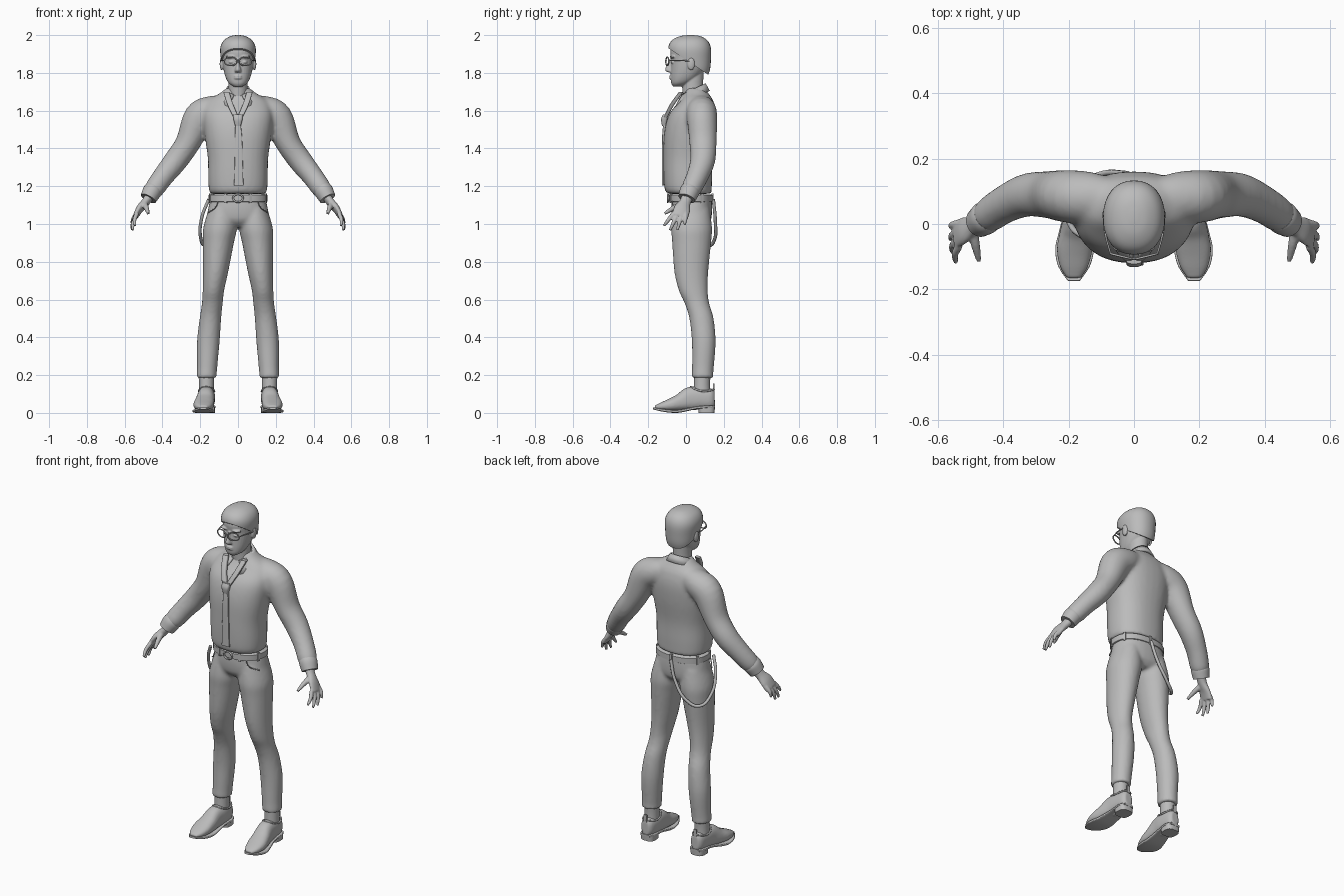
import bpy, bmesh, math
from mathutils import Vector, Matrix

if "Cube" in bpy.data.objects:
    bpy.data.objects.remove(bpy.data.objects["Cube"])

grey = bpy.data.materials.new("plain_grey")
grey.use_nodes = True
colour = (.5, .5, .5, 1)
grey.diffuse_color = colour
grey.node_tree.nodes["Principled BSDF"].inputs["Base Color"].default_value = colour


def smooth_path(rings, steps):
    """Catmull-Rom resampling of ring tuples."""
    rows = [Vector(r) for r in rings]
    ends = [rows[0]] + rows + [rows[-1]]
    out = []
    for a, b, c, d in zip(ends, ends[1:], ends[2:], ends[3:]):
        for k in range(steps):
            t = k / steps
            out.append(b + (c - a) * (t / 2) + (a * 2 - b * 5 + c * 4 - d) * (t * t / 2)
                       + (b * 3 - a - c * 3 + d) * (t ** 3 / 2))
    return out + [rows[-1]]


def loft(bm, rings, power=2, steps=4, sides=32, level=True, wide=(1, 0, 0)):
    """Skin of (x, y, z, half width, half depth) rings, level or square to the path."""
    rows = smooth_path(rings, steps)
    loops = []
    for i, row in enumerate(rows):
        centre = Vector(row[:3])
        u, v = Vector((1, 0, 0)), Vector((0, 1, 0))
        if not level:
            ahead, behind = rows[min(i + 1, len(rows) - 1)], rows[max(i - 1, 0)]
            along = (Vector(ahead[:3]) - Vector(behind[:3])).normalized()
            u = Vector(wide)
            u = (u - along * u.dot(along)).normalized()
            v = along.cross(u)
        loop = []
        for k in range(sides):
            a = math.tau * k / sides
            c, s = math.cos(a), math.sin(a)
            p = u * row[3] * math.copysign(abs(c) ** (2 / power), c)
            q = v * row[4] * math.copysign(abs(s) ** (2 / power), s)
            loop.append(bm.verts.new(centre + p + q))
        loops.append(loop)
    for low, high in zip(loops, loops[1:]):
        for k in range(sides):
            j = (k + 1) % sides
            bm.faces.new((low[k], low[j], high[j], high[k]))
    bm.faces.new(loops[0][::-1])
    bm.faces.new(loops[-1])


def ball(bm, centre, size):
    move = Matrix.Translation(centre) @ Matrix.Diagonal((*size, 1))
    bmesh.ops.create_uvsphere(bm, u_segments=24, v_segments=16, radius=1, matrix=move)


def block(bm, centre, size, turn=0):
    move = Matrix.Translation(centre) @ Matrix.Rotation(turn, 4, "Z") @ Matrix.Diagonal((*size, 1))
    bmesh.ops.create_cube(bm, size=2, matrix=move)


def finish(bm, name, mirror=False, voxel=0, relax=4, thick=0):
    bmesh.ops.recalc_face_normals(bm, faces=bm.faces)
    mesh = bpy.data.meshes.new(name)
    bm.to_mesh(mesh)
    bm.free()
    mesh.materials.append(grey)
    ob = bpy.data.objects.new(name, mesh)
    bpy.context.collection.objects.link(ob)
    bpy.ops.object.select_all(action="DESELECT")
    ob.select_set(True)
    bpy.context.view_layer.objects.active = ob
    bpy.ops.object.shade_smooth_by_angle(angle=math.radians(45))
    if mirror:
        ob.modifiers.new("mirror", "MIRROR").use_mirror_merge = False
    if thick:
        ob.modifiers.new("thickness", "SOLIDIFY").thickness = thick
    if voxel:
        fuse = ob.modifiers.new("fuse", "REMESH")
        fuse.mode, fuse.voxel_size, fuse.use_smooth_shade = "VOXEL", voxel, True
        soft = ob.modifiers.new("soften", "SMOOTH")
        soft.factor, soft.iterations = .5, relax
    return ob


def tube(name, points, radius, closed=False, mirror=False):
    curve = bpy.data.curves.new(name, "CURVE")
    curve.dimensions, curve.bevel_depth, curve.bevel_resolution = "3D", radius, 2
    curve.resolution_u = 6
    line = curve.splines.new("BEZIER")
    line.bezier_points.add(len(points) - 1)
    for dot, p in zip(line.bezier_points, points):
        dot.co, dot.handle_left_type, dot.handle_right_type = p, "AUTO", "AUTO"
    line.use_cyclic_u, curve.use_fill_caps = closed, True
    curve.materials.append(grey)
    ob = bpy.data.objects.new(name, curve)
    bpy.context.collection.objects.link(ob)
    if mirror:
        ob.modifiers.new("mirror", "MIRROR").use_mirror_merge = False


# Sweater: body and sleeves fused into one skin
bm = bmesh.new()
loft(bm, [(0, .02, 1.16, .146, .115), (0, .012, 1.18, .154, .124), (0, .01, 1.24, .158, .128),
          (0, .01, 1.35, .16, .13), (0, .02, 1.48, .178, .136), (0, .035, 1.58, .185, .125),
          (0, .055, 1.65, .16, .09), (0, .055, 1.69, .1, .065), (0, .05, 1.72, .06, .05)], power=2.3)
sleeve = [(.06, .07, 1.62, .06, .07), (.14, .08, 1.6, .078, .08), (.205, .085, 1.56, .085, .08),
          (.265, .09, 1.43, .066, .072), (.33, .088, 1.335, .063, .066), (.395, .06, 1.253, .056, .058),
          (.44, .03, 1.19, .053, .054), (.455, .018, 1.165, .045, .046)]
loft(bm, sleeve, level=False)
finish(bm, "sweater", mirror=True, voxel=.011, relax=5)

bm = bmesh.new()
loft(bm, [(.447, .026, 1.185, .047, .05), (.456, .018, 1.17, .05, .052), (.475, .004, 1.135, .044, .046)],
     level=False)
finish(bm, "sleeve_cuff", mirror=True)

# Hands: palm, four fingers and a thumb fused
bm = bmesh.new()
loft(bm, [(.465, .01, 1.15, .025, .032), (.49, -.005, 1.115, .022, .03), (.52, -.02, 1.08, .019, .043),
          (.543, -.032, 1.04, .014, .045)], level=False)
tips = [(.545, -.118, .99), (.558, -.085, .966), (.562, -.047, .966), (.562, -.008, .995)]
for k, tip in enumerate(tips):
    root, end = Vector((.535, -.067 + .023 * k, 1.055)), Vector(tip)
    middle = root.lerp(end, .5) + Vector((.008, 0, 0))
    loft(bm, [(*root, .012, .012), (*middle, .011, .011), (*end, .007, .007)], level=False, sides=12)
loft(bm, [(.495, -.02, 1.105, .017, .017), (.485, -.065, 1.085, .014, .014), (.475, -.113, 1.055, .008, .008)],
     level=False, sides=12)
finish(bm, "hand", mirror=True, voxel=.005, relax=3)

# Trousers: hips and legs fused
bm = bmesh.new()
loft(bm, [(0, .03, 1.15, .143, .105), (0, .03, 1.08, .158, .108), (0, .032, 1.02, .165, .1),
          (0, .035, .985, .13, .07)], power=2.3)
loft(bm, [(.085, .03, 1.08, .07, .095), (.095, .03, .98, .089, .108), (.104, .03, .9, .082, .103),
          (.118, .028, .75, .067, .09), (.13, .038, .65, .057, .077), (.136, .058, .58, .055, .065),
          (.146, .082, .5, .057, .064), (.157, .094, .38, .06, .063), (.163, .09, .25, .054, .058),
          (.165, .088, .215, .053, .057), (.166, .088, .185, .053, .058)])
finish(bm, "trousers", mirror=True, voxel=.01)

# Belt with loops, buckle and a hanging strap
bm = bmesh.new()
loft(bm, [(0, .025, 1.117, .15, .11), (0, .025, 1.12, .156, .115), (0, .025, 1.153, .156, .115),
          (0, .025, 1.157, .15, .11)], power=2.3, steps=1, sides=64)
for degrees in (-115, -65, -20, 30, 90, 150, 200):
    a = math.radians(degrees)
    block(bm, (.155 * math.cos(a), .025 + .115 * math.sin(a), 1.137), (.006, .007, .025), a)
finish(bm, "belt")
tube("belt_buckle", [(-.026, -.095, 1.137), (0, -.096, 1.158), (.026, -.095, 1.137), (0, -.096, 1.116)], .005, True)
tube("hanging_strap", [(0, .145, 1.13), (-.035, .155, 1.02), (-.11, .15, .915), (-.17, .115, .885),
                       (-.198, .05, .93), (-.19, -.01, 1.04), (-.155, -.04, 1.13)], .009)
tube("pocket_edge", [(.105, -.072, 1.12), (.118, -.066, 1.09), (.158, -.02, 1.06)], .003, mirror=True)

# Shoes with ankles, soles, heels and pull tabs
bm = bmesh.new()
loft(bm, [(.167, .085, .08, .04, .045), (.167, .085, .15, .04, .042), (.167, .088, .22, .042, .044)])
finish(bm, "ankle", mirror=True)
bm = bmesh.new()
loft(bm, [(.165, .152, .075, .022, .04), (.165, .13, .075, .038, .055), (.166, .07, .078, .045, .06),
          (.17, .02, .074, .046, .062), (.176, -.03, .056, .051, .046), (.182, -.08, .043, .054, .034),
          (.184, -.13, .034, .043, .021), (.184, -.165, .029, .022, .009)], level=False, power=2.4)
finish(bm, "shoe", mirror=True, voxel=.006, relax=3)
bm = bmesh.new()
loft(bm, [(.165, .154, .033, .03, .006), (.165, .12, .033, .046, .007), (.168, .05, .026, .044, .007),
          (.176, -.03, .01, .054, .008), (.182, -.08, .009, .059, .008), (.184, -.13, .015, .048, .007),
          (.184, -.174, .024, .018, .005)], level=False, power=5)
loft(bm, [(.165, .109, 0, .042, .042), (.165, .109, .03, .044, .044)], power=3, steps=1)
finish(bm, "shoe_sole", mirror=True)
tube("shoe_collar", [(.165, .148, .125), (.207, .09, .115), (.168, .025, .137), (.125, .09, .115)], .005, True, True)
bm = bmesh.new()
block(bm, (.165, .148, .133), (.01, .004, .022))
finish(bm, "pull_tab", mirror=True)

# Head: skull, jaw, neck, nose, lips, brows and ears fused
bm = bmesh.new()
loft(bm, [(0, -.042, 1.728, .024, .026), (0, -.028, 1.745, .048, .05), (0, -.008, 1.775, .065, .073),
          (0, .01, 1.82, .077, .09), (0, .02, 1.87, .083, .1), (0, .022, 1.92, .085, .104),
          (0, .022, 1.965, .066, .08), (0, .022, 1.985, .03, .04)], power=2.2)
loft(bm, [(0, .04, 1.64, .055, .055), (0, .035, 1.72, .05, .055), (0, .035, 1.82, .052, .06)])
loft(bm, [(0, -.075, 1.803, .017, .02), (0, -.085, 1.815, .017, .026), (0, -.08, 1.845, .009, .021),
          (0, -.075, 1.875, .008, .013)], sides=16)
for z in (1.772, 1.782):
    ball(bm, (0, -.078, z), (.022, .011, .006))
for side in (-1, 1):
    ball(bm, (side * .036, -.07, 1.885), (.03, .016, .008))
    ball(bm, (side * .035, -.07, 1.857), (.014, .011, .008))
    ball(bm, (side * .087, .027, 1.848), (.01, .02, .034))
finish(bm, "head", voxel=.004, relax=2)

# Hair: a cap cut along a sloping hairline
bm = bmesh.new()
loft(bm, [(0, .04, 1.75, .06, .06), (0, .04, 1.81, .079, .085), (0, .025, 1.87, .09, .107),
          (0, .019, 1.93, .094, .113), (0, .019, 1.97, .077, .096), (0, .022, 1.993, .043, .058),
          (0, .024, 2, .01, .015)], power=2.2)
cut = bmesh.ops.bisect_plane(bm, geom=bm.verts[:] + bm.edges[:] + bm.faces[:], plane_co=(0, .02, 1.855),
                             plane_no=(0, .55, .83), clear_inner=True)
rim = [e for e in cut["geom_cut"] if isinstance(e, bmesh.types.BMEdge)]
bmesh.ops.contextual_create(bm, geom=rim)
finish(bm, "hair")

# Spectacles
corners = [math.radians(45 * k) for k in range(8)]
tube("spectacle_rim", [(.039 + .033 * math.cos(a), -.099 + .008 * math.cos(a), 1.861 + .022 * math.sin(a))
                       for a in corners], .0035, True, True)
tube("spectacle_bridge", [(-.008, -.104, 1.866), (0, -.107, 1.869), (.008, -.104, 1.866)], .003)
tube("spectacle_arm", [(.072, -.09, 1.866), (.088, -.03, 1.866), (.093, .03, 1.862)], .003, mirror=True)

# Shirt collar: a folded band, open and pointed at the front
bm = bmesh.new()
columns = []
for k in range(33):
    t = k / 16 - 1
    a = math.pi / 2 + t * math.radians(158)
    point = max(0, abs(t) - .6) / .4
    x, y = math.cos(a), math.sin(a)
    upper = bm.verts.new((x * .062, .038 + y * .066, 1.715 + .03 * y))
    lower = bm.verts.new((x * (.088 + .05 * point), .038 + y * (.088 + .015 * point), 1.675 + .03 * y - .025 * point))
    columns.append((upper, lower))
for (a, b), (c, d) in zip(columns, columns[1:]):
    bm.faces.new((a, b, d, c))
finish(bm, "shirt_collar", thick=.012)

# Loose tie: neck loop, knot and hanging blade
bm = bmesh.new()
loft(bm, [(.062, -.025, 1.7, .016, .012), (.04, -.075, 1.63, .016, .012), (.006, -.113, 1.555, .014, .01)], power=4)
finish(bm, "tie_loop", mirror=True)
bm = bmesh.new()
loft(bm, [(0, -.108, 1.58, .024, .014), (0, -.115, 1.555, .024, .017), (0, -.116, 1.52, .015, .011)], power=3)
loft(bm, [(0, -.112, 1.535, .014, .008), (.003, -.12, 1.45, .019, .007), (.004, -.122, 1.3, .022, .006),
          (.004, -.122, 1.205, .025, .006)], power=5)
finish(bm, "tie")
